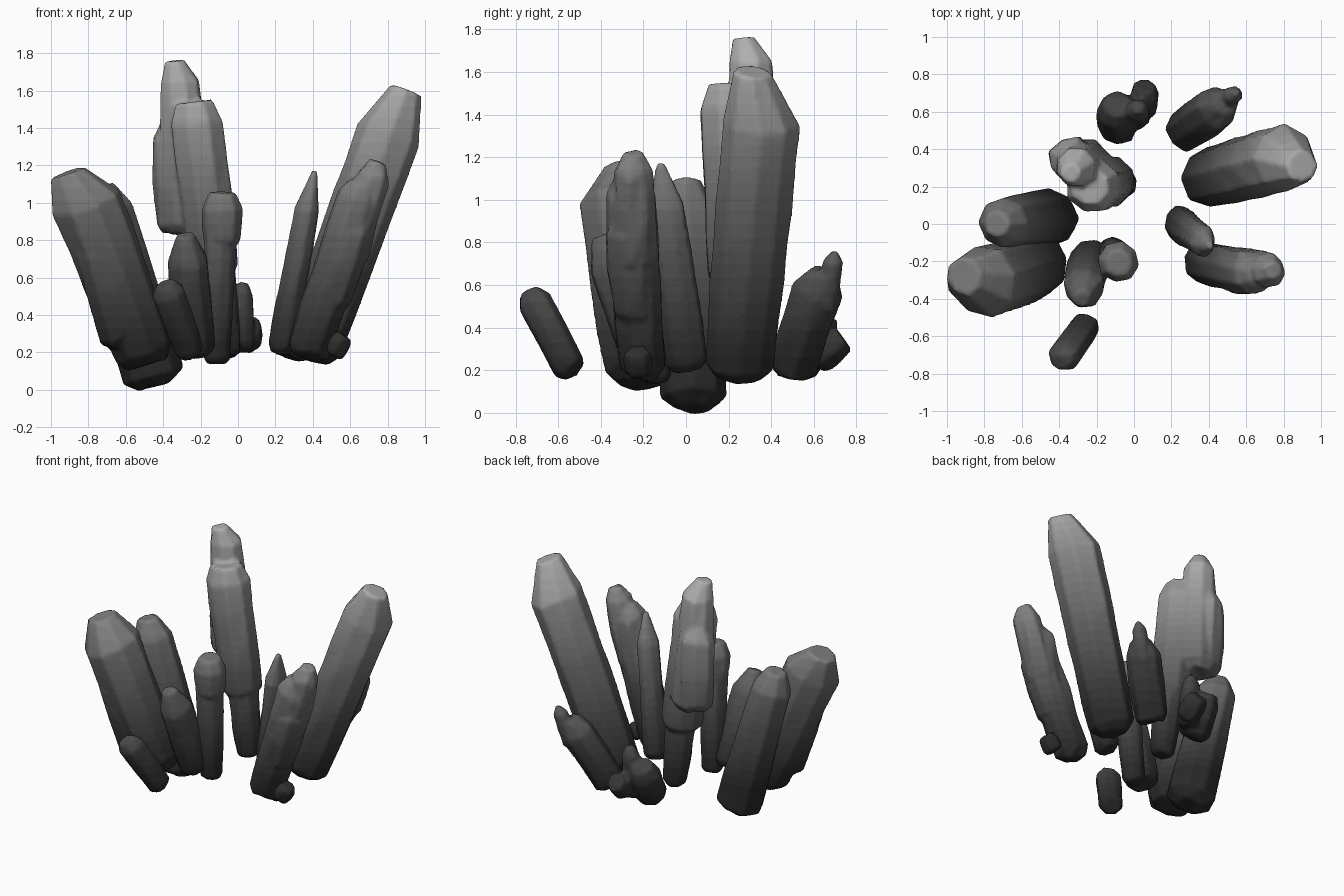
import bpy, bmesh, math, random
from mathutils import Vector

if "Cube" in bpy.data.objects:
    bpy.data.objects.remove(bpy.data.objects["Cube"])

random.seed(7)

# grey shades from the dark base to the pale tips
BANDS = 24
shades = []
for i in range(BANDS):
    m = bpy.data.materials.new("stone_shade_%d" % i)
    g = 0.8 * (0.2 + 0.55 * i / (BANDS - 1)) ** 2.2
    m.diffuse_color = (g, g, g, 1)
    m.use_nodes = True
    m.node_tree.nodes["Principled BSDF"].inputs["Base Color"].default_value = m.diffuse_color
    shades.append(m)


def add_crystal(bm, base, top, r0, r1, rough=0.05, sides=8, tip=0.55, slant=(0, 0, 0),
                foot=0.65, flat=1, point=0.8):
    """Faceted prism from base to top, with a narrowed foot and a slanted, chipped tip."""
    a, b = Vector(base), Vector(top)
    axis = b - a
    length, d = axis.length, axis.normalized()
    u = (Vector((1, 0, 0)) - d * d.x).normalized()
    v = d.cross(u)
    r = max(r0, r1)
    head = min(0.36, point * r / length)
    # stations along the axis: position, radius factor
    steps = max(2, round(length / 0.25))
    t0 = min(0.15, 0.35 * r / length)
    prof = [(0, foot), (t0, 0.95)]
    prof += [(t0 + (1 - head - t0) * i / steps, 1) for i in range(1, steps + 1)]
    prof += [(1, tip)]
    phase = random.random()
    facet = [1 + random.uniform(-0.05, 0.05) for _ in range(sides)]
    rings = []
    for k, (t, f) in enumerate(prof):
        last = k == len(prof) - 1
        rad = (r0 + (r1 - r0) * t) * f * 1.04
        c = a + axis * t + (Vector(slant) if last else Vector())
        ring = []
        for i in range(sides):
            ang = 2 * math.pi * (i + phase) / sides
            q = rad * facet[i] * (1 + random.uniform(-rough, rough))
            along = random.uniform(-1, 1) * r * min(0.2, rough * 2) * (0.3 if last else 1)
            ring.append(bm.verts.new(c + (u * math.cos(ang) * flat + v * math.sin(ang)) * q + d * along))
        rings.append(ring)
    faces = []
    for lo, hi in zip(rings, rings[1:]):
        for i in range(sides):
            j = (i + 1) % sides
            faces.append(bm.faces.new((lo[i], lo[j], hi[j], hi[i])))
    faces += [bm.faces.new(rings[0][::-1]), bm.faces.new(rings[-1])]
    bmesh.ops.recalc_face_normals(bm, faces=faces)


def cluster(name, *specs):
    """Fuse one or more crystals into a single skin and shade it by height."""
    bm = bmesh.new()
    for args, opts in specs:
        add_crystal(bm, *args, **opts)
    raw = bpy.data.meshes.new(name)
    bm.to_mesh(raw)
    bm.free()
    ob = bpy.data.objects.new(name, raw)
    bpy.context.collection.objects.link(ob)
    mod = ob.modifiers.new("fuse", 'REMESH')
    mod.mode = 'VOXEL'
    mod.voxel_size = 0.016
    dg = bpy.context.evaluated_depsgraph_get()
    me = bpy.data.meshes.new_from_object(ob.evaluated_get(dg))
    ob.modifiers.clear()
    ob.data = me
    me.materials.clear()
    for m in shades:
        me.materials.append(m)
    for p in me.polygons:
        p.use_smooth = True
        p.material_index = max(0, min(BANDS - 1, int((p.center.z - 0.2) / 1.5 * BANDS)))


def c(*args, **opts):
    return args, opts


# left pair, with a growth on the flank of the front one
cluster("left_front_crystal",
        c((-0.48, -0.21, 0.14), (-0.86, -0.33, 1.14), 0.17, 0.195, 0.04, tip=0.5,
          slant=(-0.05, 0.05, 0.02)),
        c((-0.62, -0.27, 0.25), (-0.77, -0.36, 0.84), 0.125, 0.115, 0.08))
cluster("left_back_crystal",
        c((-0.44, 0.035, 0.02), (-0.735, 0.0, 1.09), 0.168, 0.125, 0.03, foot=0.5))

# tall centre cluster on a narrow stem
cluster("centre_crystals",
        c((-0.06, 0.22, 0.17), (-0.13, 0.22, 0.8), 0.085, 0.11, 0.05),
        c((-0.12, 0.23, 0.6), (-0.235, 0.2, 1.54), 0.135, 0.14, 0.04, tip=0.7),
        c((-0.27, 0.32, 0.83), (-0.32, 0.30, 1.76), 0.15, 0.095, 0.05, slant=(-0.02, -0.03, 0)),
        c((-0.32, 0.34, 0.84), (-0.34, 0.35, 1.45), 0.12, 0.115, 0.08))

# large right crystal with a long chisel tip
cluster("right_crystal",
        c((0.38, 0.24, 0.165), (0.89, 0.37, 1.58), 0.16, 0.178, 0.03, tip=0.48,
          slant=(0.01, -0.06, 0.02), point=1.3))

# front right lumpy crystal and its growths
cluster("front_right_crystal",
        c((0.36, -0.2, 0.175), (0.67, -0.27, 1.11), 0.122, 0.12, 0.09),
        c((0.5, -0.24, 0.45), (0.65, -0.28, 0.93), 0.11, 0.11, 0.1),
        c((0.58, -0.24, 0.68), (0.75, -0.25, 1.22), 0.11, 0.085, 0.09))
# thin spike beside it, loose chip in front
cluster("front_right_spike",
        c((0.23, 0.01, 0.2), (0.41, -0.12, 1.17), 0.105, 0.08, 0.04, tip=0.25, flat=0.75, point=2))
cluster("front_right_chip",
        c((0.5, -0.22, 0.19), (0.57, -0.23, 0.29), 0.07, 0.065, 0.03, 6, 0.8, foot=0.8))

# small front crystals
cluster("front_small_crystal",
        c((-0.25, -0.53, 0.19), (-0.39, -0.735, 0.57), 0.085, 0.085, 0.07, tip=0.6))
cluster("front_mid_crystal",
        c((-0.225, -0.17, 0.19), (-0.28, -0.39, 0.82), 0.115, 0.105, 0.05, tip=0.45,
          slant=(0, -0.01, 0.01), point=1.2))
cluster("front_slim_crystal",
        c((-0.115, -0.14, 0.14), (-0.09, -0.2, 0.9), 0.078, 0.09, 0.03),
        c((-0.085, -0.19, 0.76), (-0.08, -0.21, 1.055), 0.1, 0.11, 0.03, tip=0.65))

# back right crystal with a small spike
cluster("back_right_crystal",
        c((0.25, 0.49, 0.18), (0.49, 0.65, 0.66), 0.12, 0.115, 0.07, tip=0.6),
        c((0.46, 0.65, 0.48), (0.55, 0.70, 0.76), 0.065, 0.045, 0.05, tip=0.3))

# low stubs at the back
cluster("back_stubs",
        c((-0.09, 0.5, 0.19), (-0.09, 0.64, 0.47), 0.105, 0.105, 0.06, tip=0.7),
        c((0.01, 0.57, 0.2), (0.025, 0.62, 0.57), 0.08, 0.055, 0.06),
        c((0.05, 0.6, 0.25), (0.055, 0.74, 0.35), 0.085, 0.08, 0.04, 6, 0.8, foot=0.8))
